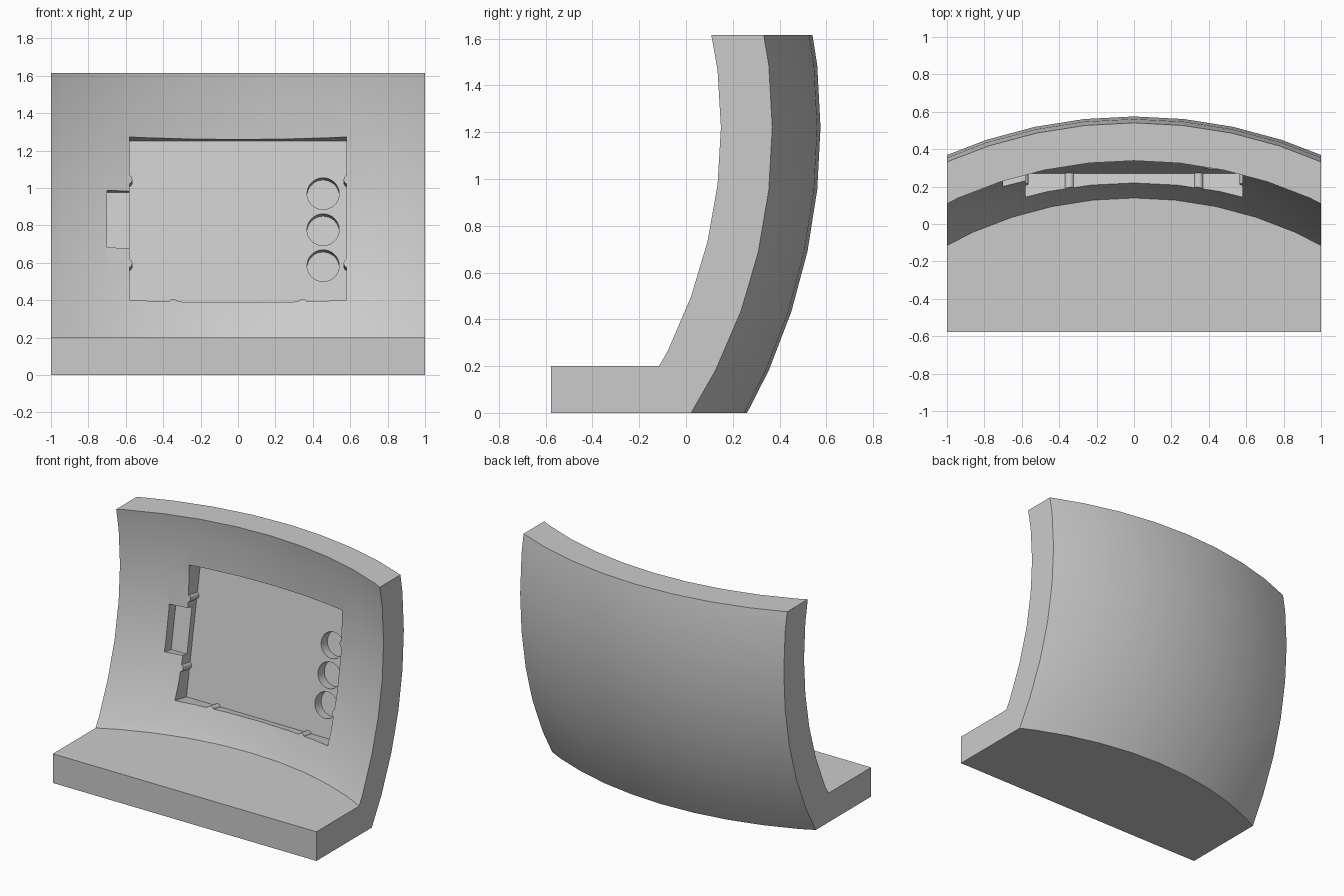
import bpy
import bmesh
from math import radians
from mathutils import Matrix, Vector

if "Cube" in bpy.data.objects:
    bpy.data.objects.remove(bpy.data.objects["Cube"], do_unlink=True)

HEIGHT, BASE_TOP, FRONT = 1.615, 0.2, -0.578
CENTRE = Vector((0, -1.975, 1.22))        # shared centre of both shell curves
# Pocket frame: origin at the lower floor edge, local y up the floor, z outward
POCKET = Matrix.Translation((0, 0.27, 0.379)) @ Matrix.Rotation(radians(80), 4, "X")


def make_object(name, bm):
    bmesh.ops.recalc_face_normals(bm, faces=bm.faces)
    mesh = bpy.data.meshes.new(name)
    bm.to_mesh(mesh)
    bm.free()
    obj = bpy.data.objects.new(name, mesh)
    bpy.context.collection.objects.link(obj)
    return obj


def box(name, low, high, frame=Matrix()):
    low, high = Vector(low), Vector(high)
    bm = bmesh.new()
    matrix = frame @ Matrix.Translation((low + high) / 2) @ Matrix.Diagonal((*(high - low), 1))
    bmesh.ops.create_cube(bm, size=1, matrix=matrix)
    return make_object(name, bm)


def cylinder(name, x, y, radius, low, high):
    bm = bmesh.new()
    matrix = POCKET @ Matrix.Translation((x, y, (low + high) / 2))
    bmesh.ops.create_cone(bm, cap_ends=True, segments=32, radius1=radius, radius2=radius,
                          depth=high - low, matrix=matrix)
    return make_object(name, bm)


def sphere(name, radius, floor=None):
    bm = bmesh.new()
    bmesh.ops.create_uvsphere(bm, u_segments=60, v_segments=30, radius=radius,
                              matrix=Matrix.Translation(CENTRE))
    if floor is not None:
        cut = bmesh.ops.bisect_plane(bm, geom=bm.verts[:] + bm.edges[:] + bm.faces[:],
                                     plane_co=(0, 0, floor), plane_no=(0, 0, 1), clear_inner=True)
        rim = [e for e in cut["geom_cut"] if isinstance(e, bmesh.types.BMEdge)]
        bmesh.ops.holes_fill(bm, edges=rim, sides=0)
    return make_object(name, bm)


def combine(target, tool, operation="DIFFERENCE"):
    """Apply a boolean and discard the tool."""
    tool.hide_render = True
    mod = target.modifiers.new("cut", "BOOLEAN")
    mod.operation, mod.solver, mod.object = operation, "EXACT", tool
    bpy.context.view_layer.objects.active = target
    bpy.ops.object.modifier_apply(modifier=mod.name)
    bpy.data.objects.remove(tool, do_unlink=True)


# Curved back rest with a flat foot
stand = box("curved_stand", (-1, FRONT, 0), (1, 1, HEIGHT))
combine(stand, sphere("outer_curve", 2.55), "INTERSECT")
combine(stand, sphere("inner_curve", 2.35, BASE_TOP))

# Tilted pocket, with small rounded ribs left standing on its walls
pocket = box("pocket_cutter", (-0.58, 0, 0), (0.58, 0.885, 0.5), POCKET)
ribs = [(side * 0.59, y) for side in (-1, 1) for y in (0.205, 0.66)]
ribs += [(side * 0.345, -0.01) for side in (-1, 1)]
for x, y in ribs:
    combine(pocket, cylinder("rib", x, y, 0.025, -0.1, 0.6))
combine(stand, pocket)

# Side notch and three round recesses in the pocket floor
combine(stand, box("notch_cutter", (-0.7, 0.287, 0.045), (-0.5, 0.597, 0.5), POCKET))
for y in (0.209, 0.404, 0.6):
    combine(stand, cylinder("round_recess", 0.455, y, 0.086, -0.07, 0.05))

# Single plain grey finish
grey = bpy.data.materials.new("light_grey")
grey.use_nodes = True
colour = (0.6, 0.6, 0.6, 1)
grey.diffuse_color = colour
grey.node_tree.nodes["Principled BSDF"].inputs["Base Color"].default_value = colour
stand.data.materials.clear()
stand.data.materials.append(grey)
for face in stand.data.polygons:
    face.material_index = 0

bpy.ops.object.select_all(action="DESELECT")
stand.select_set(True)
bpy.context.view_layer.objects.active = stand
bpy.ops.object.shade_smooth_by_angle(angle=radians(25))
